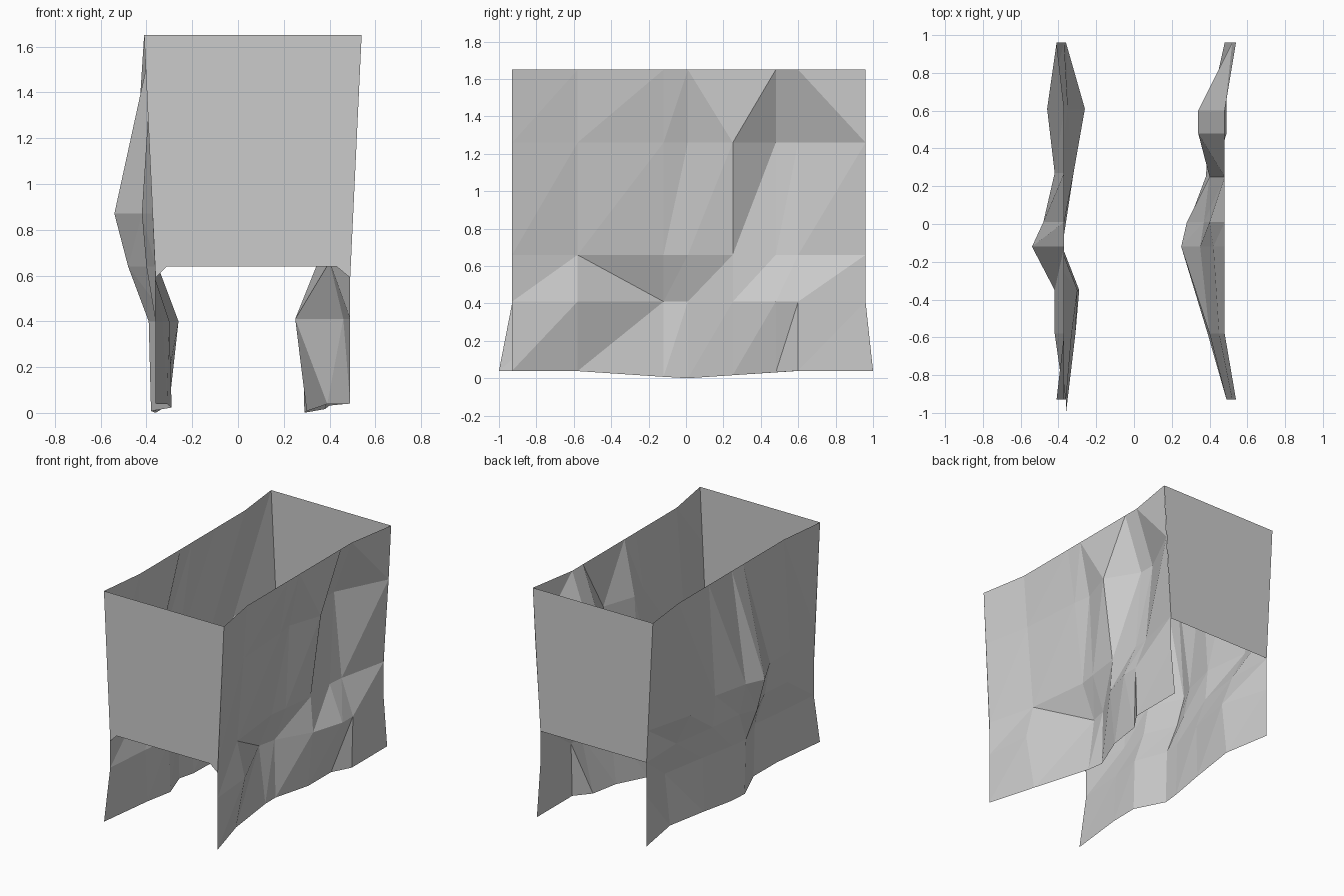
import bpy
import bmesh

# Remove the default object only
default_cube = bpy.data.objects.get("Cube")
if default_cube:
    bpy.data.objects.remove(default_cube, do_unlink=True)

# One plain grey for every part
grey = bpy.data.materials.new("plain_grey")
grey.use_nodes = True
grey_value = (0.6, 0.6, 0.6, 1.0)
grey.diffuse_color = grey_value
grey.node_tree.nodes["Principled BSDF"].inputs["Base Color"].default_value = grey_value


def make_sheet(name, points, faces):
    """Build a flat-shaded open sheet from corner points and face indices."""
    mesh = bpy.data.meshes.new(name)
    bm = bmesh.new()
    verts = [bm.verts.new(point) for point in points]
    for face in faces:
        bm.faces.new([verts[index] for index in face])
    bm.to_mesh(mesh)
    bm.free()
    mesh.materials.append(grey)
    sheet = bpy.data.objects.new(name, mesh)
    bpy.context.scene.collection.objects.link(sheet)
    return sheet


def hem_height(y):
    """Lower hem, sagging to the ground at the middle."""
    return 0.04 - 0.04 * max(0, 1 - abs(y) / 0.6)


def make_wall(name, side, columns, heights, depths, folds, hem_ends):
    """Crumpled side wall: distance from the middle (hundredths) on a coarse grid.
    folds gives the crease direction in each cell: R rises, F falls toward the back."""
    count = len(columns)
    points = []
    for row, depth_row in enumerate(depths):
        hem = row == len(depths) - 1
        for column, depth in enumerate(depth_row):
            y = columns[column]
            z = hem_height(y) if hem else heights[row]
            if hem and column == 0:
                y = hem_ends[0]
            if hem and column == count - 1:
                y = hem_ends[1]
            points.append((side * depth / 100, y, z))

    faces = []
    for row, fold_row in enumerate(folds):
        for column, fold in enumerate(fold_row):
            top_front = row * count + column
            top_back = top_front + 1
            low_front = top_front + count
            low_back = low_front + 1
            if fold == "R":
                pair = [(top_front, low_front, top_back), (top_back, low_front, low_back)]
            else:
                pair = [(top_front, low_front, low_back), (top_front, low_back, top_back)]
            faces += [face if side > 0 else face[::-1] for face in pair]
    return make_sheet(name, points, faces)


# Left wall, with a deep pocket toward the back and a tuck under the front
make_wall(
    "left_wall", side=1,
    columns=(-0.93, -0.58, -0.12, 0.01, 0.25, 0.48, 0.6, 0.96),
    heights=(1.65, 1.26, 0.66, 0.41),
    depths=(
        (54, 48, 48, 48, 48, 48, 48, 54),
        (52, 45, 42, 40, 48, 34, 34, 52),
        (49, 40, 35, 37, 40, 39, 40, 48),
        (49, 46, 25, 28, 42, 49, 49, 48),
        (49, 39, 30, 29, 38, 40, 48, 48),
    ),
    folds=("RRRFRFF", "RRRRRRR", "RFRRRRR", "RRRRRRR"),
    hem_ends=(-0.93, 1.0),
)

# Right wall, with one strong outward bulge and a tucked lower half
make_wall(
    "right_wall", side=-1,
    columns=(-0.93, -0.58, -0.35, -0.12, 0.01, 0.27, 0.61, 0.96),
    heights=(1.65, 0.87, 0.64, 0.4),
    depths=(
        (41, 37, 37, 37, 37, 37, 37, 41),
        (37, 42, 42, 54, 48, 42, 46, 37),
        (36, 40, 38, 48, 43, 40, 35, 36),
        (36, 33, 30, 39, 37, 32, 26, 36),
        (36, 31, 29, 38, 36, 33, 30, 36),
    ),
    folds=("RRRRRRR", "RRFRRRR", "RRRRRRR", "RRRRRRR"),
    hem_ends=(-1.0, 0.96),
)

# Flat end panels, open beneath; the front one has clipped lower corners
front_y, back_y = -0.93, 0.96
top_z, edge_z, corner_z = 1.65, 0.64, 0.59
make_sheet(
    "front_panel",
    [(-0.41, front_y, top_z), (-0.36, front_y, corner_z), (-0.31, front_y, edge_z),
     (0.43, front_y, edge_z), (0.49, front_y, corner_z), (0.54, front_y, top_z)],
    [range(6)],
)
make_sheet(
    "back_panel",
    [(0.54, back_y, top_z), (0.48, back_y, edge_z),
     (-0.36, back_y, edge_z), (-0.41, back_y, top_z)],
    [range(4)],
)
